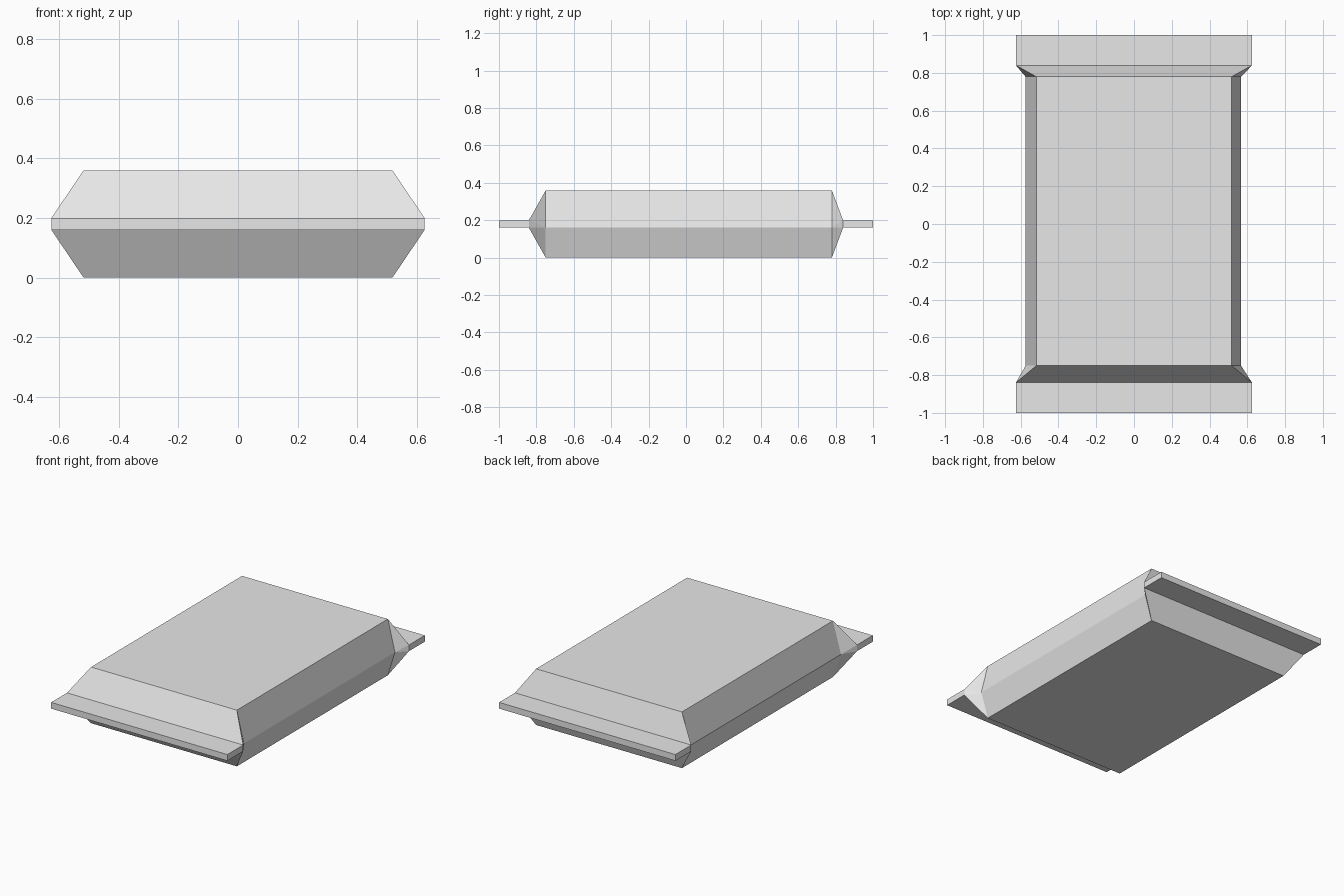
import bpy
import bmesh

cube = bpy.data.objects.get("Cube")
if cube:
    bpy.data.objects.remove(cube, do_unlink=True)

# One plain wrapper colour
wrapper = bpy.data.materials.new("light_grey_wrapper")
wrapper.use_nodes = True
GREY = (0.8, 0.8, 0.8, 1)
wrapper.diffuse_color = GREY
wrapper.node_tree.nodes["Principled BSDF"].inputs["Base Color"].default_value = GREY


def section(y, half_top, mid_left, mid_right, z_bottom, z_mid, z_top):
    """Six-point cross-section, clockwise from the upper +x corner."""
    return [(half_top, y, z_top), (mid_left, y, z_mid), (half_top, y, z_bottom),
            (-half_top, y, z_bottom), (-mid_right, y, z_mid), (-half_top, y, z_top)]


def seal(y):
    """Flat crimped strip: its middle point meets the lower corner."""
    return section(y, 0.625, 0.625, 0.625, 0.16, 0.16, 0.2)


def pillow(y):
    """Faceted cross-section of the filled body."""
    return section(y, 0.517, 0.567, 0.574, 0, 0.16, 0.36)


# Loft from the front seal through the body to the back seal
sections = [seal(-1), seal(-0.84), pillow(-0.75), pillow(0.78), seal(0.84), seal(1)]
bm = bmesh.new()
rings = [[bm.verts.new(p) for p in s] for s in sections]
tapers = []
for n, (a, b) in enumerate(zip(rings, rings[1:])):
    for i in range(6):
        j = (i + 1) % 6
        face = bm.faces.new((a[i], a[j], b[j], b[i]))
        if n in (1, 3):
            tapers.append(face)
for ring in (rings[0], rings[-1]):
    bm.faces.new(ring)

# Fold the tapers into flat facets and close the shell
bmesh.ops.triangulate(bm, faces=tapers, quad_method='SHORT_EDGE')
bmesh.ops.remove_doubles(bm, verts=bm.verts, dist=0.0005)
bmesh.ops.recalc_face_normals(bm, faces=bm.faces)

mesh = bpy.data.meshes.new("sealed_packet")
bm.to_mesh(mesh)
bm.free()
mesh.materials.append(wrapper)
packet = bpy.data.objects.new("sealed_packet", mesh)
bpy.context.collection.objects.link(packet)
